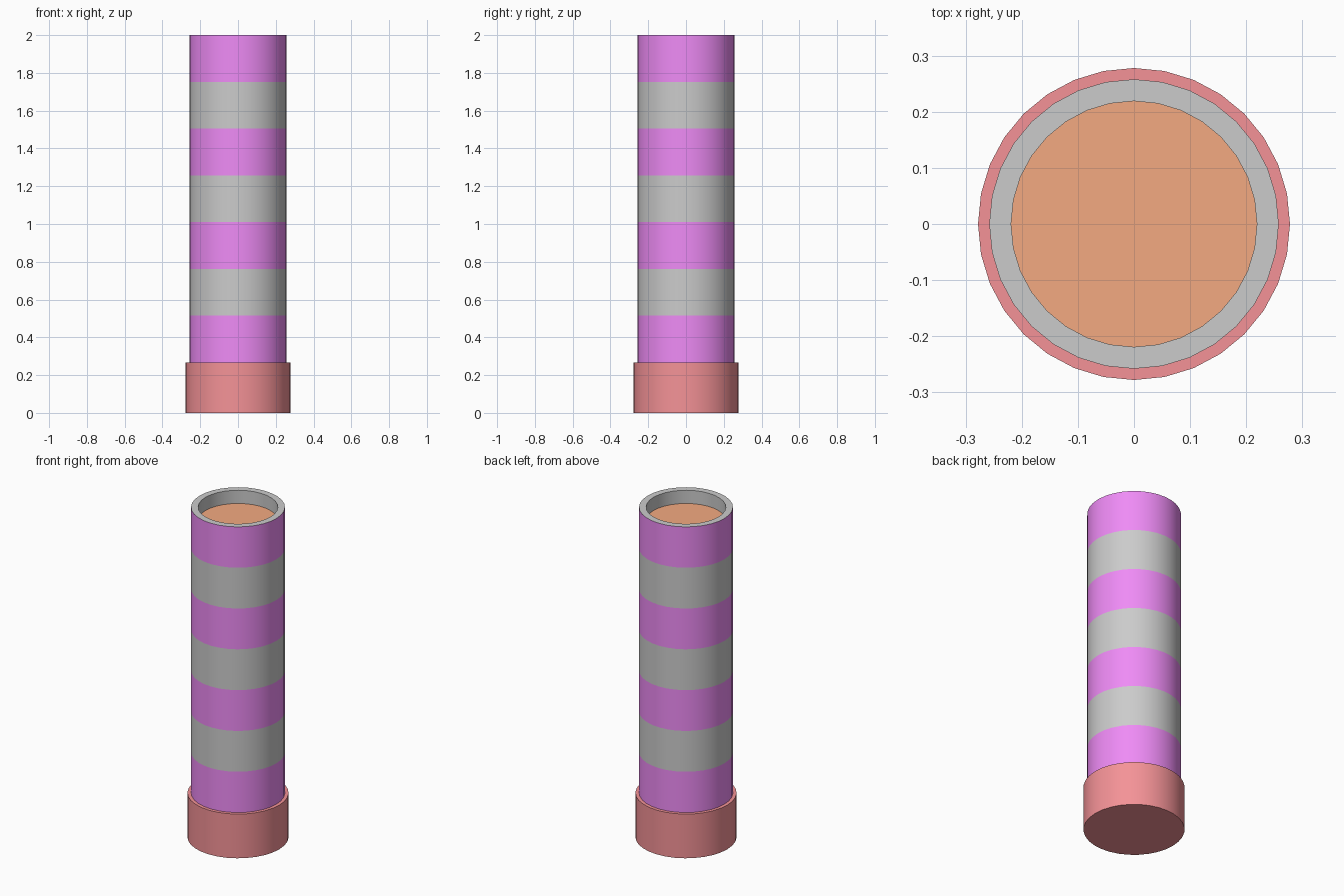
import bpy, bmesh, math

if "Cube" in bpy.data.objects:
    bpy.data.objects.remove(bpy.data.objects["Cube"])

SIDES = 32


def material(name, rgb):
    m = bpy.data.materials.new(name)
    m.diffuse_color = (*rgb, 1)
    m.use_nodes = True
    m.node_tree.nodes["Principled BSDF"].inputs["Base Color"].default_value = m.diffuse_color
    return m


def lathe(name, profile, mats, slots):
    """Spin an (r, z) profile about z; slots gives one material index per segment."""
    bm = bmesh.new()
    rings = []
    for r, z in profile:
        if r == 0:
            rings.append([bm.verts.new((0, 0, z))] * SIDES)
        else:
            rings.append([bm.verts.new((r * math.cos(math.tau * i / SIDES),
                                        r * math.sin(math.tau * i / SIDES), z))
                          for i in range(SIDES)])
    for a, b, slot in zip(rings, rings[1:], slots):
        for i in range(SIDES):
            j = (i + 1) % SIDES
            corners = list(dict.fromkeys((a[i], a[j], b[j], b[i])))
            bm.faces.new(corners).material_index = slot
    me = bpy.data.meshes.new(name)
    bm.to_mesh(me)
    bm.free()
    for m in mats:
        me.materials.append(m)
    ob = bpy.data.objects.new(name, me)
    bpy.context.collection.objects.link(ob)
    bpy.ops.object.select_all(action='DESELECT')
    ob.select_set(True)
    bpy.context.view_layer.objects.active = ob
    bpy.ops.object.shade_smooth_by_angle(angle=math.radians(30))
    return ob


grey = material("grey", (0.8, 0.8, 0.8))
magenta = material("magenta", (0.86, 0.26, 0.92))
red = material("red", (0.91, 0.29, 0.31))
orange = material("orange", (0.90, 0.40, 0.22))

BASE_R, OUTER_R, INNER_R = 0.278, 0.258, 0.219
BASE_H, TOP, FILL_Z, BANDS = 0.268, 2.0, 1.92, 7

# Wide base collar with a closed underside
lathe("base", [(0, 0), (BASE_R, 0), (BASE_R, BASE_H), (OUTER_R, BASE_H)],
      [red], [0, 0, 0])

# Striped tube: outer bands, flat rim, then the inner wall
band_h = (TOP - BASE_H) / BANDS
outer = [(OUTER_R, BASE_H + band_h * i) for i in range(BANDS + 1)]
lathe("striped_tube", outer + [(INNER_R, TOP), (INNER_R, FILL_Z)],
      [grey, magenta], [1 - i % 2 for i in range(BANDS)] + [0, 0])

# Disc closing the recess inside the tube mouth
lathe("recessed_disc", [(INNER_R, FILL_Z), (0, FILL_Z)], [orange], [0])
